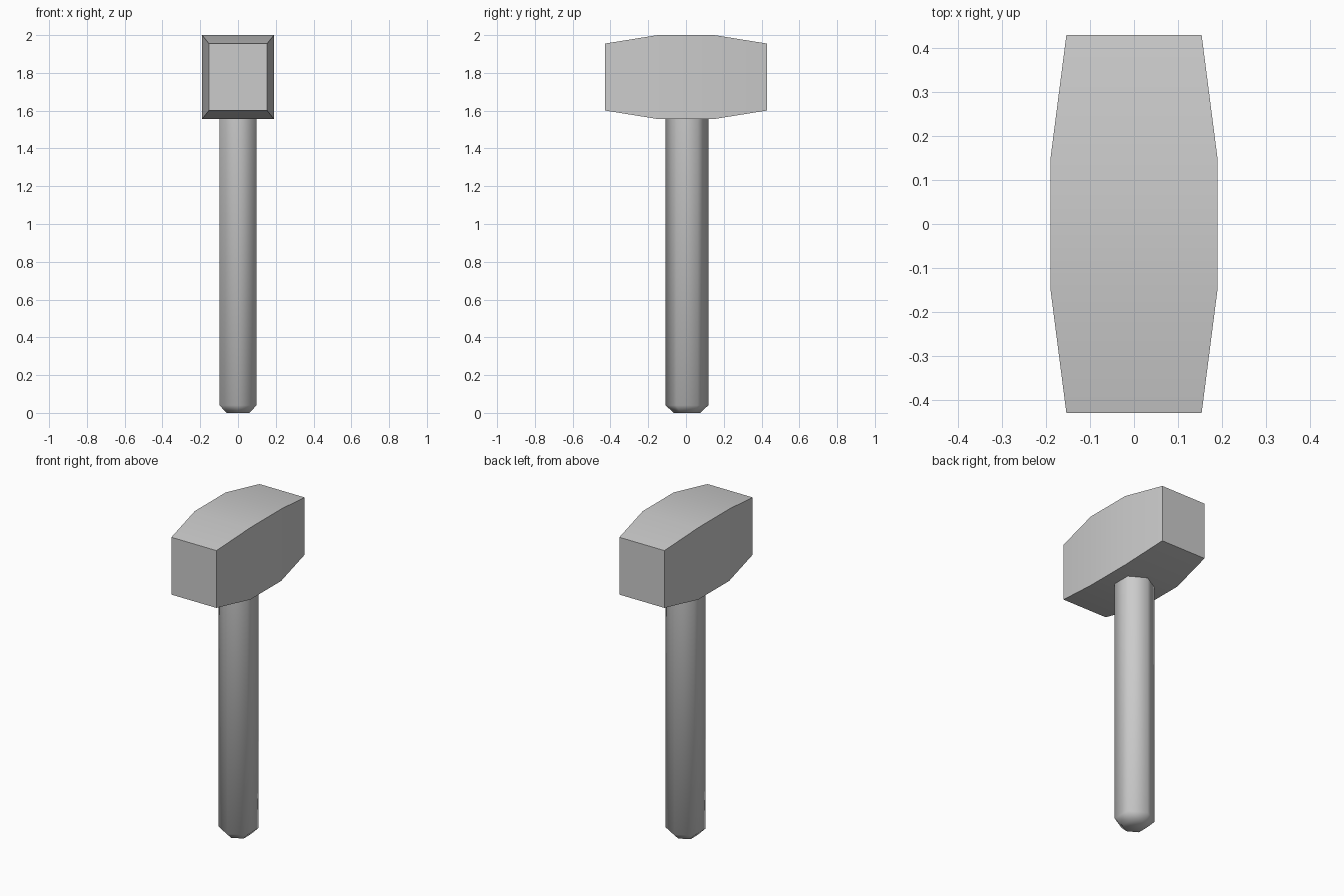
import bpy
import bmesh
from math import cos, sin, pi, radians

cube = bpy.data.objects.get("Cube")
if cube:
    bpy.data.objects.remove(cube, do_unlink=True)

grey = bpy.data.materials.new("plain grey")
grey.use_nodes = True
colour = (0.6, 0.6, 0.6, 1)
grey.diffuse_color = colour
grey.node_tree.nodes["Principled BSDF"].inputs["Base Color"].default_value = colour


def loft(name, rings, cap_end, angle):
    """Skin a list of equal-sided rings, then shade smooth below the angle."""
    bm = bmesh.new()
    loops = [[bm.verts.new(p) for p in ring] for ring in rings]
    n = len(loops[0])
    for a, b in zip(loops, loops[1:]):
        for i in range(n):
            j = (i + 1) % n
            bm.faces.new((a[i], a[j], b[j], b[i]))
    bm.faces.new(loops[0][::-1])
    if cap_end:
        bm.faces.new(loops[-1])
    bmesh.ops.recalc_face_normals(bm, faces=bm.faces)
    mesh = bpy.data.meshes.new(name)
    bm.to_mesh(mesh)
    bm.free()
    mesh.materials.append(grey)
    obj = bpy.data.objects.new(name, mesh)
    bpy.context.collection.objects.link(obj)
    bpy.ops.object.select_all(action='DESELECT')
    obj.select_set(True)
    bpy.context.view_layer.objects.active = obj
    bpy.ops.object.shade_smooth_by_angle(angle=radians(angle))
    return obj


def hexagon(radius, z):
    return [(radius * sin(i * pi / 3), 0.005 + radius * cos(i * pi / 3), z)
            for i in range(6)]


def rectangle(y, half_x, half_z, mid_z=1.778):
    return [(sx * half_x, y, mid_z + sz * half_z)
            for sx, sz in ((-1, -1), (1, -1), (1, 1), (-1, 1))]


# Six-sided handle with a chamfered butt, its open end buried in the head
loft("handle", [hexagon(0.07, 0), hexagon(0.113, 0.04), hexagon(0.113, 1.6)],
     False, 80)

# Block head, tapered towards both striking faces
loft("hammer_head", [rectangle(-0.43, 0.154, 0.177), rectangle(-0.15, 0.19, 0.222),
                     rectangle(0.15, 0.19, 0.222), rectangle(0.43, 0.154, 0.177)],
     True, 30)
